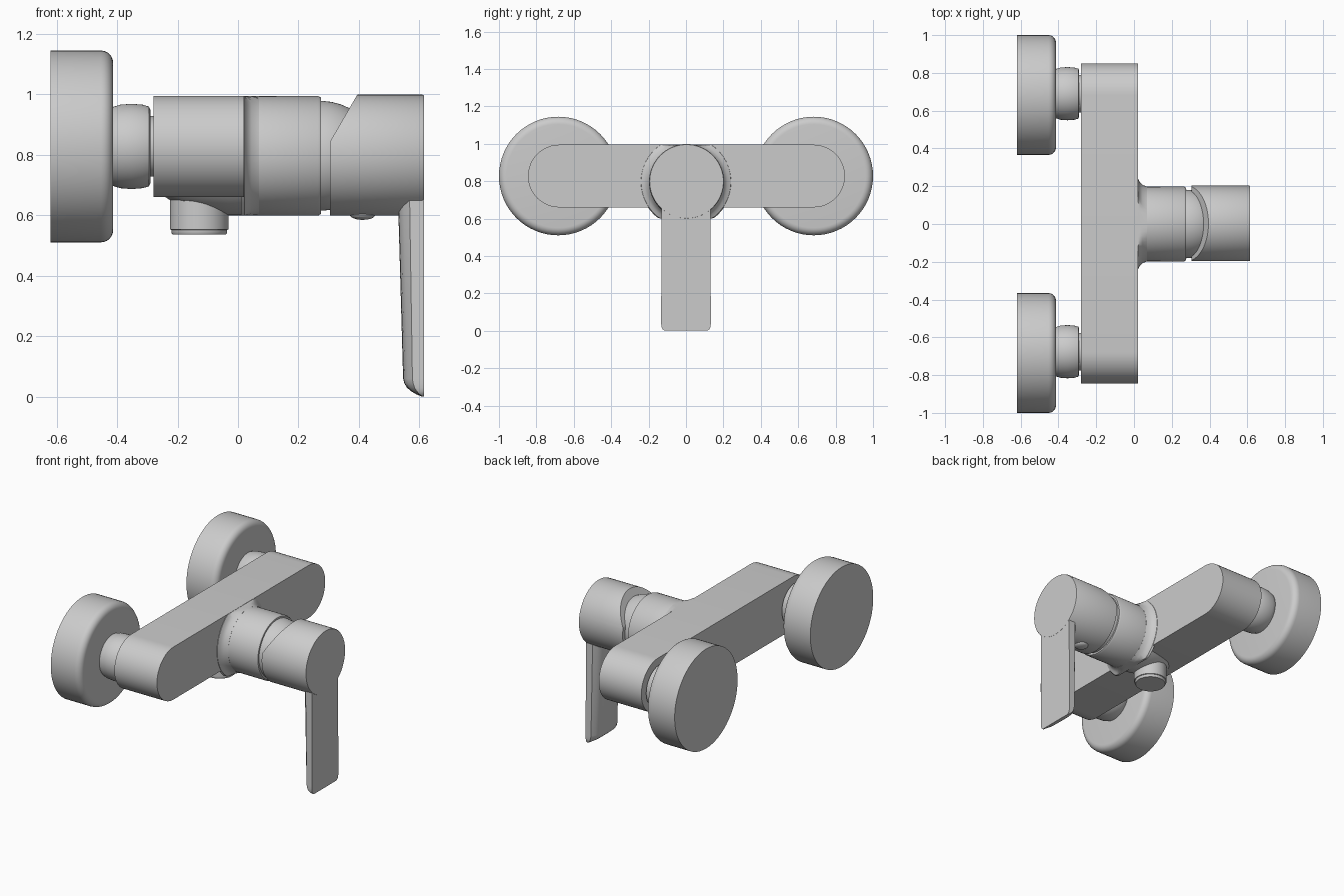
import bpy, bmesh, math
from mathutils import Vector

if "Cube" in bpy.data.objects:
    bpy.data.objects.remove(bpy.data.objects["Cube"])

metal = bpy.data.materials.new("light_grey_metal")
metal.use_nodes = True
GREY = (0.6, 0.6, 0.6, 1)
metal.diffuse_color = GREY
metal.node_tree.nodes["Principled BSDF"].inputs["Base Color"].default_value = GREY


def finish(name, bm):
    bmesh.ops.recalc_face_normals(bm, faces=bm.faces)
    mesh = bpy.data.meshes.new(name)
    bm.to_mesh(mesh)
    bm.free()
    mesh.materials.append(metal)
    obj = bpy.data.objects.new(name, mesh)
    bpy.context.collection.objects.link(obj)
    bpy.ops.object.select_all(action='DESELECT')
    obj.select_set(True)
    bpy.context.view_layer.objects.active = obj
    bpy.ops.object.shade_smooth_by_angle(angle=math.radians(35))
    return obj


def loft(rings):
    """Skin a list of equal-length point rings and cap both ends."""
    bm = bmesh.new()
    loops = [[bm.verts.new(p) for p in ring] for ring in rings]
    n = len(loops[0])
    for a, b in zip(loops, loops[1:]):
        for i in range(n):
            j = (i + 1) % n
            bm.faces.new((a[i], a[j], b[j], b[i]))
    bm.faces.new(loops[0])
    bm.faces.new(loops[-1])
    return bm


def turned(profile, cy, cz, n=64):
    """Round part along x from (x, radius) pairs."""
    angles = [2 * math.pi * i / n for i in range(n)]
    return loft([[(x, cy + r * math.cos(a), cz + r * math.sin(a)) for a in angles]
                 for x, r in profile])


def rounded(x, r, size, steps=6):
    """Profile points of a rounded front edge ending at x."""
    arc = [math.pi / 2 * i / steps for i in range(steps + 1)]
    return [(x - size + size * math.sin(a), r - size + size * math.cos(a)) for a in arc]


# Wall flanges and union nuts
PIPE_Z = 0.828
for side, sign in (("left", 1), ("right", -1)):
    y = 0.683 * sign
    finish(side + "_wall_flange",
           turned([(-0.62, 0.317)] + rounded(-0.413, 0.317, 0.04), y, PIPE_Z))
    nut = [(-0.44, 0.11), (-0.415, 0.13), (-0.39, 0.138), (-0.352, 0.141),
           (-0.315, 0.138), (-0.295, 0.132), (-0.29, 0.122)]
    finish(side + "_union_nut", turned(nut, y + 0.007, PIPE_Z))
    finish(side + "_connector", turned([(-0.3, 0.1), (-0.27, 0.1)], y + 0.007, PIPE_Z))

# Main bar with semicircular ends
R = 0.1675
outline = []
for k, cy in ((0, 0.6825), (1, -0.6775)):
    for i in range(25):
        a = math.pi * (k + i / 24) - math.pi / 2
        outline.append((cy + R * math.cos(a), PIPE_Z + R * math.sin(a)))
finish("valve_bar", loft([[(x, y, z) for y, z in outline] for x in (-0.28, 0.02)]))

# Cartridge housing, blended into the bar
AXIS_Z = 0.797
housing = [(-0.25, 0.13), (-0.22, 0.15), (-0.18, 0.17), (-0.13, 0.182),
           (-0.08, 0.19), (-0.03, 0.197), (0.265, 0.198), (0.275, 0.192)]
finish("cartridge_housing", turned(housing, 0, AXIS_Z))
fillet = [(0.01, 0.245), (0.022, 0.24), (0.03, 0.222), (0.045, 0.207), (0.07, 0.198)]
bm = turned(fillet, 0, AXIS_Z)
for v in bm.verts:
    v.co.z = min(max(v.co.z, 0.6), 0.994)
finish("housing_fillet", bm)
dome = [(0.26, 0.182), (0.285, 0.181), (0.31, 0.178), (0.34, 0.17),
        (0.37, 0.157), (0.4, 0.137), (0.42, 0.115)]
finish("cartridge_dome", turned(dome, 0, AXIS_Z))

# Hose outlet underneath
outlet = turned([(0, 0.088), (0.006, 0.092), (0.016, 0.092), (0.018, 0.097), (0.15, 0.097)], 0, 0)
for v in outlet.verts:
    v.co = Vector((-0.128 + v.co.y, v.co.z, 0.536 + v.co.x))
finish("hose_outlet", outlet)

# Handle cap with a slanted cut at the upper back
cap = turned([(0.305, 0.2), (0.61, 0.2), (0.615, 0.197)], 0.003, AXIS_Z + 0.002)
cut = bmesh.ops.bisect_plane(cap, geom=cap.verts[:] + cap.edges[:] + cap.faces[:],
                             plane_co=(0.305, 0, 0.845), plane_no=(-0.155, 0, 0.09),
                             clear_outer=True)
rim = [e for e in cut["geom_cut"] if isinstance(e, bmesh.types.BMEdge)]
bmesh.ops.holes_fill(cap, edges=rim)
finish("handle_cap", cap)

# Lever: flat front, rounded back, curved tip
FRONT = 0.6145
rings = []
for z, back, w in ((0.7, 0.528, 0.13), (0.62, 0.53, 0.13), (0.06, 0.546, 0.133),
                   (0.045, 0.55, 0.133), (0.03, 0.559, 0.132), (0.018, 0.573, 0.13),
                   (0.008, 0.59, 0.124), (0.001, 0.608, 0.115)):
    ring = [(FRONT, -w, z)]
    for i in range(13):
        t = i / 6 - 1
        ring.append((back + (FRONT - back) * 0.45 * t ** 4, w * t, z))
    ring.append((FRONT, w, z))
    rings.append(ring)
finish("lever", loft(rings))

# Small screw plug under the cap
bm = bmesh.new()
bmesh.ops.create_uvsphere(bm, u_segments=24, v_segments=12, radius=0.042)
for v in bm.verts:
    v.co = Vector((0.412 + v.co.x, v.co.y, 0.602 + v.co.z * 0.4))
finish("screw_plug", bm)
